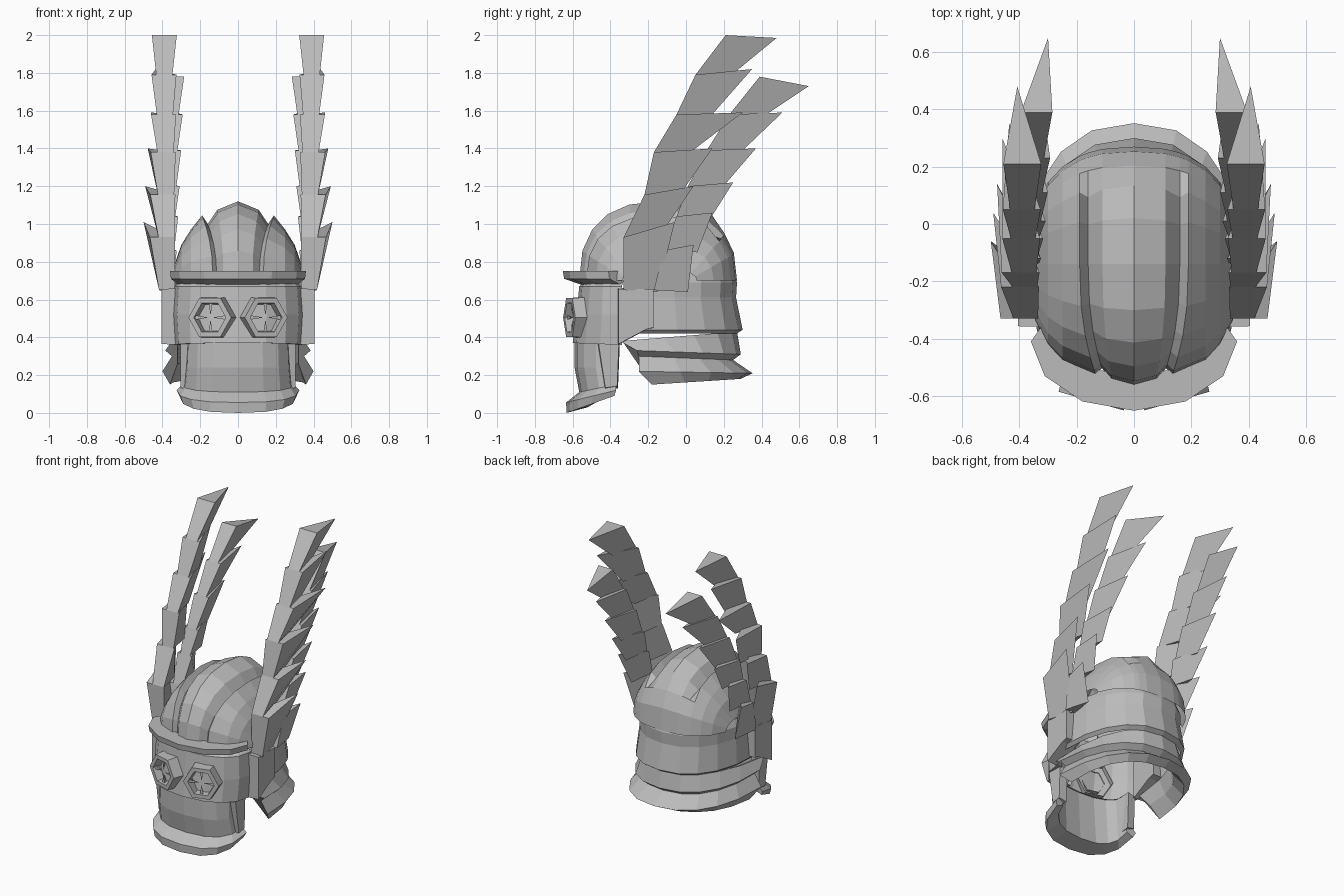
import bpy
import bmesh
from math import sin, cos, pi, radians
from mathutils import Matrix, Vector

default_cube = bpy.data.objects.get("Cube")
if default_cube:
    bpy.data.objects.remove(default_cube, do_unlink=True)

steel = bpy.data.materials.new("plain steel grey")
steel.use_nodes = True
steel_colour = (0.5, 0.5, 0.5, 1)
steel.diffuse_color = steel_colour
steel.node_tree.nodes["Principled BSDF"].inputs["Base Color"].default_value = steel_colour


def make_object(name, verts, faces):
    """Create a flat shaded steel mesh with consistent normals."""
    mesh = bpy.data.meshes.new(name)
    mesh.from_pydata(verts, [], faces)
    bm = bmesh.new()
    bm.from_mesh(mesh)
    bmesh.ops.remove_doubles(bm, verts=bm.verts, dist=0.0005)
    bmesh.ops.recalc_face_normals(bm, faces=bm.faces)
    bm.to_mesh(mesh)
    bm.free()
    mesh.materials.append(steel)
    obj = bpy.data.objects.new(name, mesh)
    bpy.context.scene.collection.objects.link(obj)
    return obj


def grid_faces(rows, cols, wrap=False):
    """Quads joining consecutive rows of points."""
    faces = []
    for i in range(rows if wrap else rows - 1):
        k = (i + 1) % rows
        for j in range(cols - 1):
            faces.append((i * cols + j, i * cols + j + 1, k * cols + j + 1, k * cols + j))
    return faces


def arc_band(name, levels, power=1.0, segments=8, closed=False):
    """Loft half-oval arcs; a level is (middle z, end z, half width, middle y, end y)."""
    verts = []
    for z_mid, z_end, width, y_mid, y_end in levels:
        for j in range(segments + 1):
            angle = pi * j / segments
            side = cos(angle)
            x = width * abs(side) ** power * (1 if side > 0 else -1)
            reach = max(sin(angle), 0) ** power
            verts.append((x, y_end + (y_mid - y_end) * reach, z_end + (z_mid - z_end) * reach))
    cols, rows = segments + 1, len(levels)
    faces = grid_faces(rows, cols, closed)
    if closed:
        faces.append([i * cols for i in range(rows)])
        faces.append([i * cols + segments for i in range(rows)])
    return make_object(name, verts, faces)


def side_plate(name, outline, inner, outer, sign, shrink=1.0):
    """Prism from a (y, z) outline, reaching sideways from inner to outer x."""
    n = len(outline)
    cy = sum(p[0] for p in outline) / n
    cz = sum(p[1] for p in outline) / n
    verts = [(sign * inner, y, z) for y, z in outline]
    verts += [(sign * outer, cy + (y - cy) * shrink, cz + (z - cz) * shrink) for y, z in outline]
    faces = [list(range(n)), list(range(n, n * 2))]
    faces += [(i, (i + 1) % n, n + (i + 1) % n, n + i) for i in range(n)]
    return make_object(name, verts, faces)


# Dome: front-to-back arcs with a raised crest, a groove and a hump on each side
# Columns: x, crested height, plain height
columns = [(0, 0.42, 0.39), (0.11, 0.375, 0.37), (0.16, 0.30, 0.345), (0.19, 0.345, 0.325),
           (0.25, 0.27, 0.27), (0.30, 0.19, 0.19), (0.345, 0.06, 0.06)]
columns = [(-x, a, b) for x, a, b in reversed(columns[1:])] + columns
steps = 10
dome_verts = []
for x, crested, plain in columns:
    half_length = 0.41 * (1 - (abs(x) / 0.37) ** 2.5) ** 0.4
    for j in range(steps + 1):
        t = pi * j / steps
        height = crested if j < 8 else plain
        length = half_length * (1 + 0.5 * (height / plain - 1))
        along = -cos(t)
        y = -0.14 + length * abs(along) ** 0.83 * (1 if along > 0 else -1)
        narrow = 1 - 0.3 * max(-along, 0) ** 2 if abs(x) < 0.2 else 1
        dome_verts.append((x * narrow, y, 0.70 + height * max(sin(t), 0) ** 0.83))
make_object("dome", dome_verts, grid_faces(len(columns), steps + 1))

# Back skirt below the dome
arc_band("back_skirt", [
    (0.76, 0.72, 0.335, 0.245, -0.25), (0.69, 0.69, 0.355, 0.27, -0.25),
    (0.61, 0.61, 0.355, 0.265, -0.25), (0.44, 0.44, 0.37, 0.30, -0.25),
    (0.42, 0.42, 0.35, 0.27, -0.25)], 0.85, 10)

# Two flared neck lames with an inner lining
arc_band("neck_guard", [
    (0.43, 0.38, 0.35, 0.27, -0.35), (0.31, 0.33, 0.385, 0.29, -0.26),
    (0.28, 0.30, 0.35, 0.25, -0.25), (0.21, 0.22, 0.40, 0.352, -0.25),
    (0.18, 0.15, 0.36, 0.29, -0.18), (0.26, 0.26, 0.32, 0.22, -0.23),
    (0.42, 0.37, 0.32, 0.24, -0.33)], 0.85, 10, True)

# Brow brim
arc_band("brow_brim", [
    (0.75, 0.75, 0.36, -0.652, -0.41), (0.71, 0.71, 0.355, -0.645, -0.405),
    (0.67, 0.675, 0.31, -0.53, -0.34), (0.75, 0.75, 0.31, -0.53, -0.34)], 1, 6, True)

# Face mask with a folded lower edge
arc_band("face_mask", [
    (0.70, 0.70, 0.30, -0.53, -0.33), (0.67, 0.67, 0.335, -0.565, -0.34),
    (0.52, 0.52, 0.345, -0.58, -0.34), (0.37, 0.36, 0.335, -0.60, -0.34),
    (0.37, 0.36, 0.26, -0.53, -0.36)], 0.85, 8)

# Mouth guard with a flared chin lip
arc_band("mouth_guard", [
    (0.37, 0.37, 0.28, -0.59, -0.38), (0.24, 0.24, 0.285, -0.59, -0.38),
    (0.11, 0.15, 0.295, -0.565, -0.37), (0.055, 0.12, 0.325, -0.635, -0.37),
    (0.0, 0.09, 0.31, -0.632, -0.38), (0.03, 0.11, 0.26, -0.52, -0.38),
    (0.37, 0.37, 0.25, -0.54, -0.38)], 0.8, 8, True)


# Hexagonal eye rims, each with four pointed bars
def eye_rim(name, sign):
    place = Matrix.Translation((sign * 0.137, -0.575, 0.505)) @ Matrix.Rotation(sign * radians(16), 4, "Z")
    verts = []
    for radius, depth in ((0.125, 0.05), (0.118, -0.045), (0.088, -0.045), (0.08, 0.02)):
        for j in range(7):
            a = pi * j / 3
            verts.append(place @ Vector((radius * cos(a), depth, radius * sin(a))))
    make_object(name, verts, grid_faces(4, 7))
    for k in range(4):
        turn = place @ Matrix.Rotation(k * pi / 2, 4, "Y")
        points = [(0.085, -0.03, 0.012), (0.085, -0.03, -0.012), (0.085, 0, 0), (0.012, -0.03, 0)]
        make_object(name + "_bar", [turn @ Vector(p) for p in points],
                    [(0, 1, 2), (0, 1, 3), (1, 2, 3), (0, 2, 3)])


# Feather: wide front face tapering down, sharp edge at the back
def feather(name, sign, low, high, tip, x_low, x_high, x_tip, half):
    verts = []
    for (y, z), x, w, back in ((low, x_low, half * 0.65, None), (high, x_high, half, tip)):
        by, bz = back if back else (y + 0.18, z - 0.01)
        verts += [(sign * (x - w), y, z), (sign * (x + w), y, z),
                  (sign * (x_tip if back else x), by, bz)]
    make_object(name, verts, [(0, 1, 2), (3, 4, 5), (0, 1, 4, 3), (1, 2, 5, 4), (2, 0, 3, 5)])


front_path = [(-0.33, 0.65), (-0.33, 0.93), (-0.22, 1.155), (-0.17, 1.38),
              (-0.05, 1.58), (0.05, 1.79), (0.21, 2.0)]
front_tips = [(-0.06, 1.01), (0.04, 1.2), (0.14, 1.4), (0.30, 1.59), (0.35, 1.82), (0.48, 1.985)]
rear_path = [(-0.17, 0.65), (-0.12, 0.86), (-0.05, 1.04), (0.01, 1.2),
             (0.11, 1.39), (0.23, 1.58), (0.39, 1.78)]
rear_tips = [(0.04, 0.89), (0.14, 1.06), (0.25, 1.22), (0.37, 1.4), (0.51, 1.59), (0.65, 1.73)]

ear_outline = [(-0.36, 0.66), (-0.17, 0.66), (-0.17, 0.45), (-0.21, 0.44), (-0.36, 0.36)]
cheek_outline = [(-0.47, 0.38), (-0.35, 0.38), (-0.36, 0.13), (-0.43, 0.12)]

# Paired parts
for sign, side in ((1, "left"), (-1, "right")):
    eye_rim(side + "_eye_rim", sign)
    side_plate(side + "_ear_block", ear_outline, 0.30, 0.405, sign, 0.97)
    side_plate(side + "_cheek_strip", cheek_outline, 0.25, 0.305, sign, 0.9)
    for i in range(6):
        feather(side + "_front_feather", sign, front_path[i], front_path[i + 1], front_tips[i],
                0.375 + 0.003 * i, 0.40 - 0.002 * i, 0.50 - 0.006 * i - 0.0025 * i * i, 0.066)
        feather(side + "_rear_feather", sign, rear_path[i], rear_path[i + 1], rear_tips[i],
                0.38 - 0.006 * i, 0.38 - 0.008 * i, 0.45 - 0.03 * i, 0.055)
